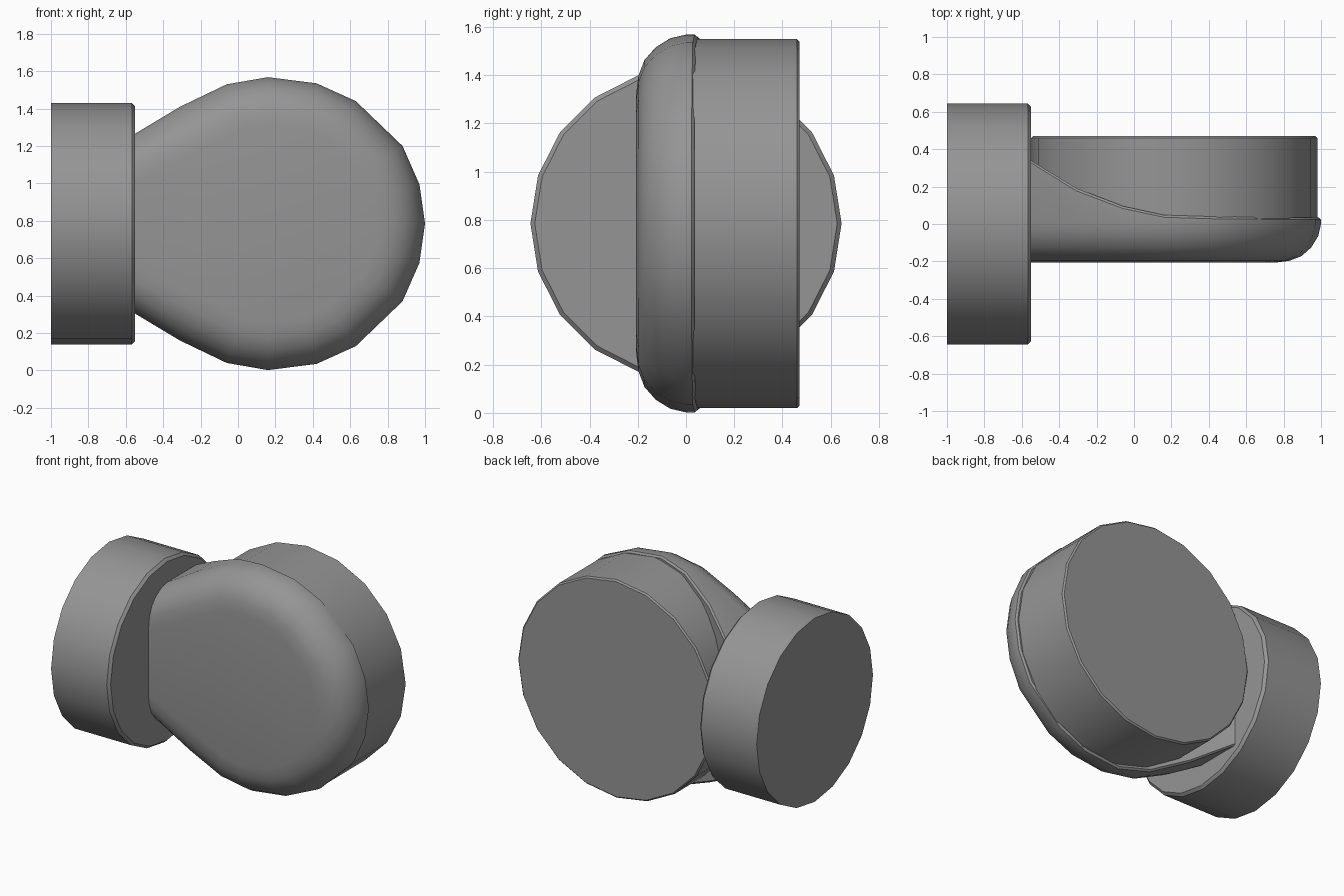
import bpy, bmesh
from math import sin, cos, tau
from mathutils import Vector

if "Cube" in bpy.data.objects:
    bpy.data.objects.remove(bpy.data.objects["Cube"])

ZC = 0.785  # height of the common axis

grey = bpy.data.materials.new("dark_grey")
grey.diffuse_color = (.3, .3, .3, 1)
grey.use_nodes = True
grey.node_tree.nodes["Principled BSDF"].inputs["Base Color"].default_value = grey.diffuse_color


def build(name, rings, end_cap):
    """Skin closed rings of points; end_cap closes the first and last ring."""
    bm = bmesh.new()
    vr = [[bm.verts.new(p) for p in r] for r in rings]
    n = len(vr[0])
    for a, b in zip(vr, vr[1:]):
        for i in range(n):
            j = (i + 1) % n
            bm.faces.new((a[i], a[j], b[j], b[i]))
    end_cap(bm, vr[0])
    end_cap(bm, vr[-1])
    bmesh.ops.recalc_face_normals(bm, faces=bm.faces)
    me = bpy.data.meshes.new(name)
    bm.to_mesh(me)
    bm.free()
    me.materials.append(grey)
    ob = bpy.data.objects.new(name, me)
    bpy.context.collection.objects.link(ob)
    bpy.ops.object.select_all(action='DESELECT')
    ob.select_set(True)
    bpy.context.view_layer.objects.active = ob
    bpy.ops.object.shade_smooth_by_angle(angle=0.6)


def flat_cap(bm, ring):
    bm.faces.new(ring)


def strip_cap(bm, ring):
    # rows of quads between mirrored upper and lower points
    n = len(ring)
    bm.faces.new((ring[0], ring[1], ring[-1]))
    for i in range(1, n // 2):
        bm.faces.new((ring[i], ring[i + 1], ring[n - i - 1], ring[n - i]))


def drum(name, profile, place, sides=20):
    rings = [[place(d, r * cos(tau * i / sides), r * sin(tau * i / sides))
              for i in range(sides)] for d, r in profile]
    build(name, rings, flat_cap)


# side drum, lying along x, chamfered on its inner rim
drum("side_drum", [(-1, .645), (-.568, .645), (-.55, .627)],
     lambda d, a, b: (d, a, ZC + b))

# back drum, lying along y, chamfered on its back rim
drum("back_drum", [(0, .765), (.46, .765), (.47, .755)],
     lambda d, a, b: (.215 + a, d, ZC + b))

# front housing: half outline (x, z offset, back y), mirrored top to bottom
half = [(1, 0, .035), (.97, .21, .035), (.88, .415, .035), (.63, .655, .038),
        (.42, .75, .04), (.16, .783, .048), (-.06, .745, .095),
        (-.31, .625, .19), (-.56, .475, .345)]
outline = half + [(x, -z, y) for x, z, y in half[:0:-1]]
n = len(outline)
normals = []
for i, (x, z, y) in enumerate(outline):
    if x < -.5:
        normals.append(Vector((0, 1 if z > 0 else -1)))
        continue
    p, q = outline[i - 1], outline[(i + 1) % n]
    t = Vector((q[0] - p[0], q[1] - p[1])).normalized()
    normals.append(Vector((t.y, -t.x)))


def housing_ring(inset, y=None, back=0):
    return [(px - nv.x * inset, (yb - back) if y is None else y,
             ZC + pz - nv.y * inset)
            for (px, pz, yb), nv in zip(outline, normals)]


# rounded front edge, straight side, small chamfer at the back
rings = [housing_ring(.25, -.207), housing_ring(.17, -.197),
         housing_ring(.105, -.172), housing_ring(.052, -.125),
         housing_ring(.015, -.065), housing_ring(0, 0),
         housing_ring(0, None, .012), housing_ring(.012)]
build("front_housing", rings, strip_cap)
